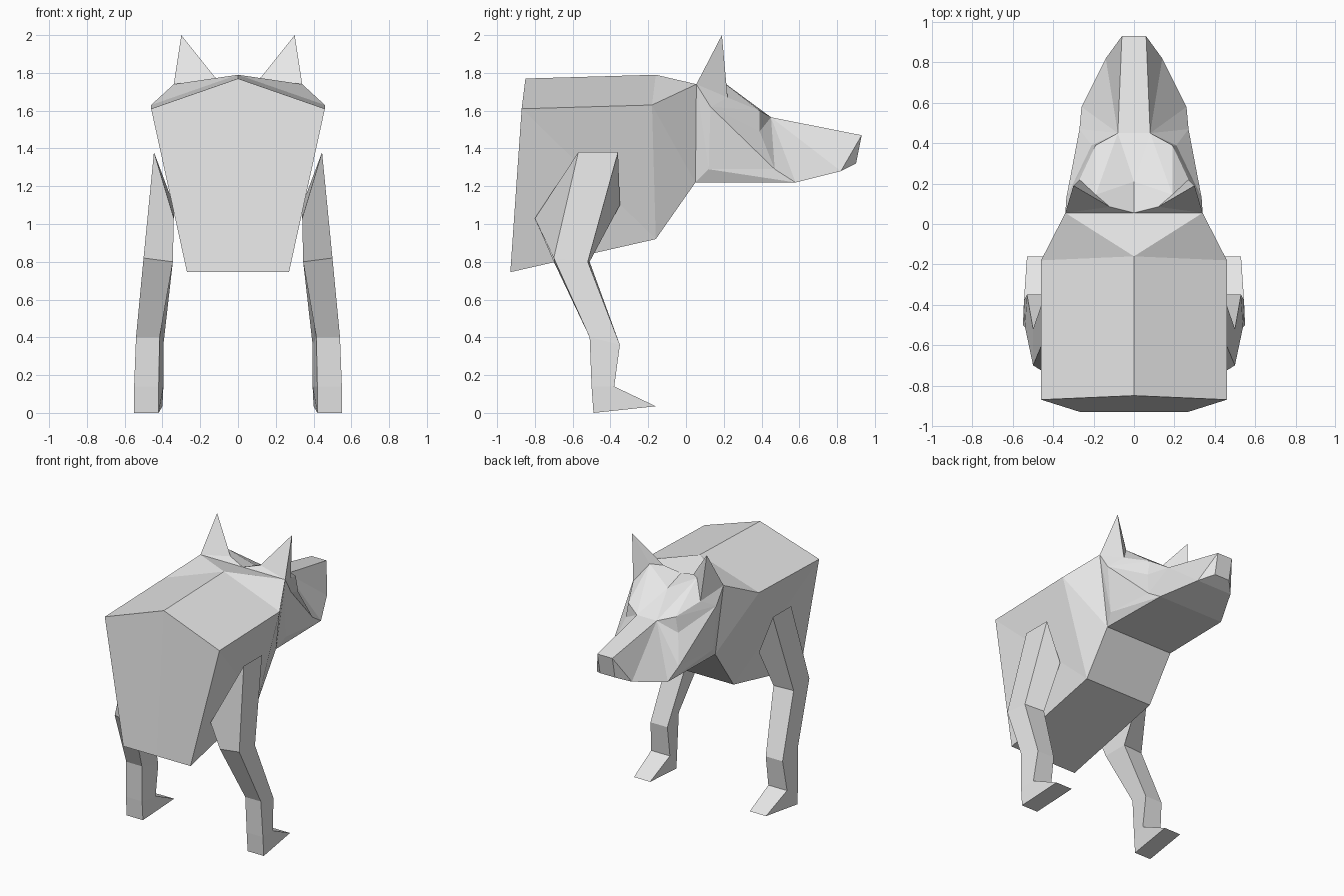
import bpy, bmesh, math

cube = bpy.data.objects.get("Cube")
if cube:
    bpy.data.objects.remove(cube, do_unlink=True)

grey = bpy.data.materials.new("plain grey")
grey.use_nodes = True
grey.diffuse_color = (0.8, 0.8, 0.8, 1)
grey.node_tree.nodes["Principled BSDF"].inputs["Base Color"].default_value = (0.8, 0.8, 0.8, 1)


def build(name, points, faces, sides=(1, -1)):
    """Make a flat-faced part from named points and faces, on one or both sides."""
    bm = bmesh.new()
    for s in sides:
        verts = {k: bm.verts.new((s * x, y, z)) for k, (x, y, z) in points.items()}
        for f in faces:
            bm.faces.new([verts[k] for k in f.split()])
    bmesh.ops.remove_doubles(bm, verts=bm.verts[:], dist=0.0005)
    bmesh.ops.recalc_face_normals(bm, faces=bm.faces[:])
    bmesh.ops.dissolve_limit(bm, angle_limit=math.radians(0.5),
                             verts=bm.verts[:], edges=bm.edges[:])
    mesh = bpy.data.meshes.new(name)
    bm.to_mesh(mesh)
    bm.free()
    mesh.materials.append(grey)
    ob = bpy.data.objects.new(name, mesh)
    bpy.context.collection.objects.link(ob)
    return ob


# Points shared by neck, head and ears
crown = (0, 0.055, 1.74)
neck_top = (0.34, 0.055, 1.74)
neck_low = (0.27, 0.05, 1.22)
neck_mid = (0, 0.05, 1.22)
ear_in = (0.12, 0.085, 1.775)
ear_front = (0.19, 0.145, 1.79)
ear_out = (0.27, 0.22, 1.67)

# Torso: rump, shoulder and neck rings
build("torso", {
    "rt": (0, -0.85, 1.77), "rs": (0.46, -0.87, 1.61),
    "rb": (0.27, -0.93, 0.745), "rm": (0, -0.93, 0.745),
    "st": (0, -0.16, 1.79), "ss": (0.46, -0.18, 1.63),
    "sb": (0.27, -0.16, 0.92), "sm": (0, -0.16, 0.92),
    "nt": crown, "ns": neck_top, "nb": neck_low, "nm": neck_mid,
}, [
    "rt rs rb rm", "rt st ss rs", "rs ss sb", "rs sb rb", "rb sb sm rm",
    "st nt ns", "st ns ss", "ss ns nb", "ss nb sb", "sb nb nm sm",
    "nt ns nb nm",
])

# Head: crown, brows, cheeks, muzzle
build("head", {
    "p": crown, "n": neck_top, "nb": neck_low, "nm": neck_mid,
    "i": ear_in, "f": ear_front, "b": ear_out,
    "g": (0, 0.21, 1.69),
    "c": (0.335, 0.13, 1.62), "k": (0.30, 0.12, 1.29),
    "j": (0.27, 0.47, 1.29), "jb": (0.26, 0.58, 1.22), "jm": (0, 0.58, 1.22),
    "w": (0.19, 0.39, 1.60), "x": (0.21, 0.39, 1.49),
    "e": (0.08, 0.45, 1.565), "em": (0, 0.45, 1.565),
    "t": (0.06, 0.93, 1.47), "tm": (0, 0.93, 1.47),
    "u": (0.06, 0.90, 1.32), "um": (0, 0.90, 1.32),
    "q": (0.14, 0.82, 1.28), "qm": (0, 0.82, 1.28),
}, [
    "p n i", "p i f g", "n i f b", "g f e", "g e em", "f b w", "f w e",
    "b n c", "b c w", "w c x", "w x e", "c j x", "x j e",
    "n k c", "c k j", "n nb k", "k nb jb", "k jb j",
    "e t tm em", "e j jb", "e jb q", "e q t",
    "nb nm jm jb", "jb jm qm q", "q qm um u", "q u t", "t u um tm",
    "p n nb nm",
])

# Ears and legs, one for each side
leg_rings = [
    [(0.445, -0.57, 1.38), (0.445, -0.36, 1.38), (0.34, -0.35, 1.10), (0.34, -0.80, 1.03)],
    [(0.50, -0.70, 0.82), (0.50, -0.52, 0.80), (0.345, -0.51, 0.80), (0.345, -0.70, 0.80)],
    [(0.54, -0.51, 0.40), (0.53, -0.35, 0.36), (0.395, -0.35, 0.36), (0.415, -0.51, 0.40)],
    [(0.55, -0.50, 0.14), (0.545, -0.38, 0.14), (0.395, -0.38, 0.14), (0.42, -0.50, 0.14)],
    [(0.55, -0.49, 0.0), (0.53, -0.16, 0.035), (0.40, -0.16, 0.035), (0.42, -0.49, 0.0)],
]
leg_points = {f"{r}{c}": p for r, ring in enumerate(leg_rings) for c, p in enumerate(ring)}
leg_faces = ["00 01 02 03", "40 41 42 43"]
for r in range(4):
    for c in range(4):
        d = (c + 1) % 4
        leg_faces.append(f"{r}{c} {r}{d} {r+1}{d} {r+1}{c}")

for side, s in (("left", 1), ("right", -1)):
    build(side + "_ear", {
        "n": neck_top, "i": ear_in, "f": ear_front, "b": ear_out,
        "tip": (0.30, 0.19, 2.0),
    }, ["n i tip", "i f tip", "f b tip", "b n tip", "n i f b"], (s,))
    build(side + "_leg", leg_points, leg_faces, (s,))
